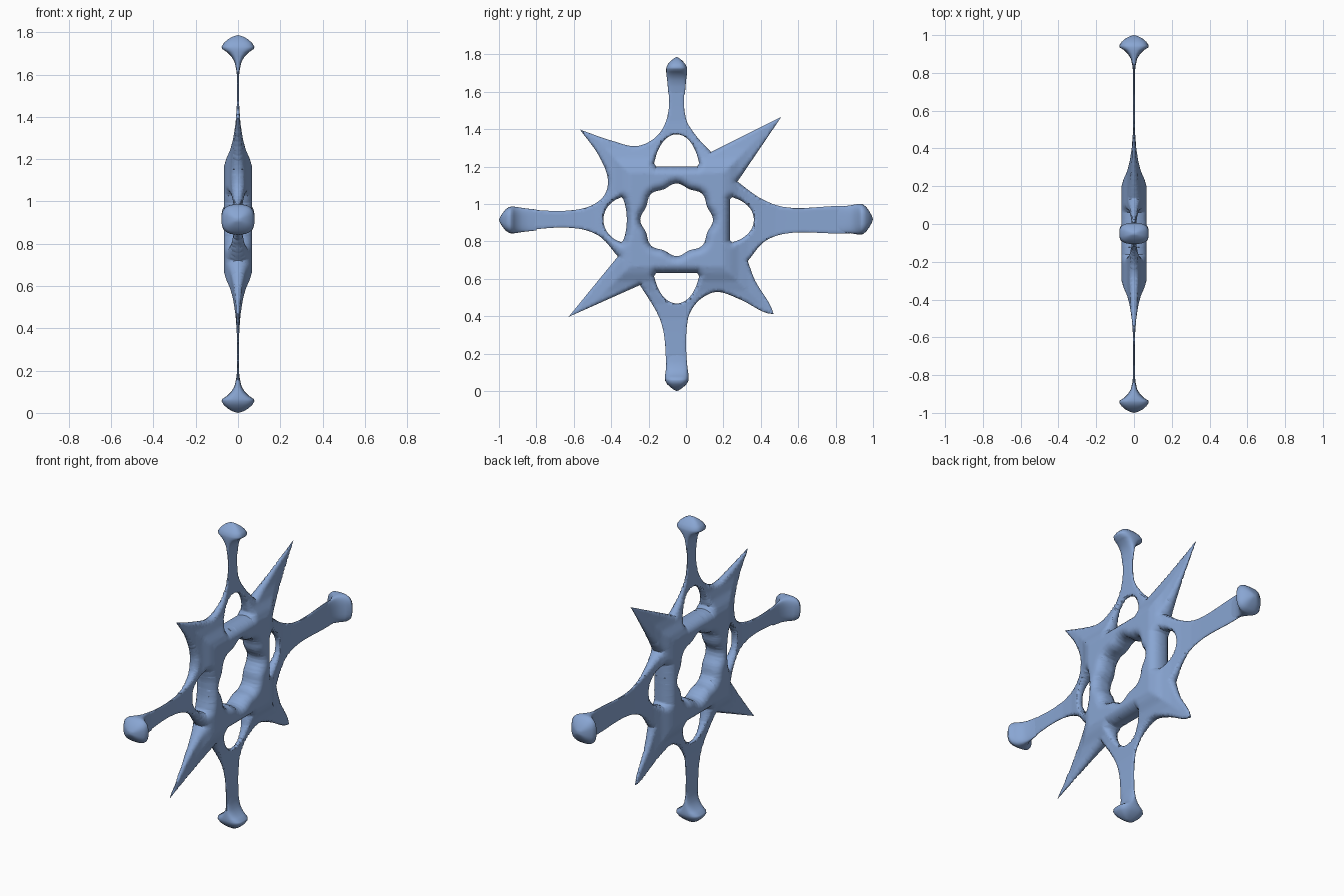
import bpy, bmesh, math
from mathutils import Vector, kdtree

if "Cube" in bpy.data.objects:
    bpy.data.objects.remove(bpy.data.objects["Cube"])

CY, CZ = -0.05, 0.916          # hub centre in the y-z plane
blue = bpy.data.materials.new("soft blue")
blue.diffuse_color = (0.25, 0.38, 0.65, 1)
blue.use_nodes = True
blue.node_tree.nodes["Principled BSDF"].inputs["Base Color"].default_value = blue.diffuse_color


def finish(bm, name, angle):
    bmesh.ops.recalc_face_normals(bm, faces=bm.faces[:])
    me = bpy.data.meshes.new(name)
    bm.to_mesh(me)
    bm.free()
    me.materials.append(blue)
    ob = bpy.data.objects.new(name, me)
    bpy.context.collection.objects.link(ob)
    bpy.ops.object.select_all(action='DESELECT')
    ob.select_set(True)
    bpy.context.view_layer.objects.active = ob
    bpy.ops.object.shade_smooth_by_angle(angle=math.radians(angle))


def smooth_loop(pts, n=6):
    """Closed spline through the points, sharp where the turn is strong."""
    pts = [Vector(p) for p in pts]
    tans = []
    for i, p in enumerate(pts):
        a, b = p - pts[i - 1], pts[(i + 1) % len(pts)] - p
        sharp = a.angle(b) > 0.8
        tans.append(None if sharp else (a.normalized() + b.normalized()) / 2)
    out = []
    for i, p in enumerate(pts):
        j = (i + 1) % len(pts)
        q = pts[j]
        L = (q - p).length
        t0 = (tans[i] if tans[i] else (q - p).normalized()) * L
        t1 = (tans[j] if tans[j] else (q - p).normalized()) * L
        for k in range(n):
            t = k / n
            out.append((2*t**3 - 3*t*t + 1) * p + (t**3 - 2*t*t + t) * t0
                       + (3*t*t - 2*t**3) * q + (t**3 - t*t) * t1)
    return out


def lerp_table(table, x):
    for (x0, v0), (x1, v1) in zip(table, table[1:]):
        if x <= x1:
            return v0 + (v1 - v0) * max(0, (x - x0) / (x1 - x0))
    return table[-1][1]


# Outer outline: four arms and four uneven spikes (y, z)
outline = [
    (.93, .845), (.93, .99), (.82, .99), (.52, .985), (.40, 1.03), (.275, 1.12),
    (.51, 1.467), (.134, 1.278), (.05, 1.37), (0, 1.455), (-.005, 1.73),
    (-.096, 1.73), (-.10, 1.465), (-.155, 1.364), (-.26, 1.31), (-.40, 1.34),
    (-.567, 1.398), (-.465, 1.257), (-.417, 1.128), (-.433, 1.053), (-.49, 1.0),
    (-.60, .968), (-.94, .977), (-.94, .853), (-.583, .87), (-.465, .83),
    (-.364, .72), (-.628, .397), (-.246, .567), (-.144, .396), (-.118, .305),
    (-.105, .06), (.006, .06), (.01, .385), (.03, .435), (.075, .49), (.16, .53),
    (.29, .49), (.43, .418), (.468, .412), (.455, .45), (.37, .59), (.33, .695),
    (.42, .80), (.52, .84), (.82, .843)]
loops = [smooth_loop(outline)]

# Octagonal centre hole
loops.append([Vector((CY + r * math.cos(a), CZ + r * math.sin(a)))
              for a in [math.tau * i / 64 for i in range(64)]
              for r in [0.186 + 0.009 * math.cos(8 * a)]])

# Four D-shaped windows: (sideways, outward fraction)
window = [(-.11, 0), (.11, 0), (.121, .1), (.10, .5), (.06, .86), (.018, 1),
          (-.018, 1), (-.06, .86), (-.10, .5), (-.121, .1)]
for k, depth in enumerate((.126, .17, .105, .16)):
    a = k * math.pi / 2
    c, s = math.cos(a), math.sin(a)
    loops.append(smooth_loop([(CY + (.285 + f * depth) * c - w * s,
                               CZ + (.285 + f * depth) * s + w * c)
                              for w, f in window]))

# Fill the flat outline and slice it into a fine grid
flat = bmesh.new()
for lp in loops:
    vs = [flat.verts.new((0, p.x, p.y)) for p in lp]
    for i, v in enumerate(vs):
        flat.edges.new((vs[i - 1], v))
bmesh.ops.triangle_fill(flat, use_beauty=True, edges=flat.edges[:], normal=(1, 0, 0))
step = 0.0125
for axis, lo, hi in ((1, -.96, .96), (2, .04, 1.76)):
    for i in range(int((hi - lo) / step)):
        co, no = Vector(), Vector()
        co[axis], no[axis] = lo + i * step, 1
        bmesh.ops.bisect_plane(flat, geom=flat.verts[:] + flat.edges[:] + flat.faces[:],
                               dist=1e-5, plane_co=co, plane_no=no)

# Inflate both sides: thick rounded hub thinning to flat arms
edge_verts = [v for v in flat.verts if v.is_boundary]
kd = kdtree.KDTree(len(edge_verts))
for i, v in enumerate(edge_verts):
    kd.insert(v.co, i)
kd.balance()
thick = [(0, .066), (.25, .066), (.285, .056), (.33, .036), (.38, .023),
         (.45, .012), (.53, .006), (.6, .005), (2, .005)]
body = bmesh.new()
pair = {}
for v in flat.verts:
    y, z = v.co.y, v.co.z
    T = lerp_table(thick, max(abs(y - CY), abs(z - CZ)))
    d = 0 if v.is_boundary else kd.find(v.co)[2]
    u = 1 - min(d / max(.7 * T, .006), 1)
    h = T * (0.25 + 0.75 * math.sqrt(1 - u * u))
    pair[v] = [body.verts.new((s * h, y, z)) for s in (1, -1)]
for f in flat.faces:
    for s in (0, 1):
        body.faces.new([pair[v][s] for v in f.verts])
for e in flat.edges:
    if e.is_boundary:
        a, b = (pair[v] for v in e.verts)
        body.faces.new((a[0], b[0], b[1], a[1]))
flat.free()
finish(body, "star_body", 50)

# Flared caps: (distance from tip, half thickness in x, width fraction)
cap = [(.006, .022, .22), (.018, .045, .5), (.036, .066, .82), (.055, .078, 1),
       (.066, .075, 1.02), (.08, .052, 1.02), (.10, .032, .98), (.125, .017, .92),
       (.16, .009, .86), (.20, .004, .8)]


def arm_cap(name, tip, out, half_width):
    tip, out = Vector(tip), Vector(out)
    side = Vector((1, 0, 0)).cross(out)
    bm = bmesh.new()
    rings = []
    for d, tx, wf in cap:
        ring = []
        for i in range(32):
            a = math.tau * i / 32
            c, s = (math.copysign(abs(t) ** .7, t) for t in (math.cos(a), math.sin(a)))
            ring.append(bm.verts.new(tip - out * d + Vector((tx * c, 0, 0))
                                     + side * (half_width * wf * s)))
        rings.append(ring)
    for r0, r1 in zip(rings, rings[1:]):
        for i in range(32):
            bm.faces.new((r0[i - 1], r0[i], r1[i], r1[i - 1]))
    point = bm.verts.new(tip)
    for i in range(32):
        bm.faces.new((point, rings[0][i - 1], rings[0][i]))
    bm.faces.new(rings[-1])
    finish(bm, name, 50)


arm_cap("top_cap", (0, CY, 1.787), (0, 0, 1), .055)
arm_cap("bottom_cap", (0, CY + .001, 0), (0, 0, -1), .062)
arm_cap("right_cap", (0, 1, .919), (0, 1, 0), .08)
arm_cap("left_cap", (0, -1, .915), (0, -1, 0), .07)
